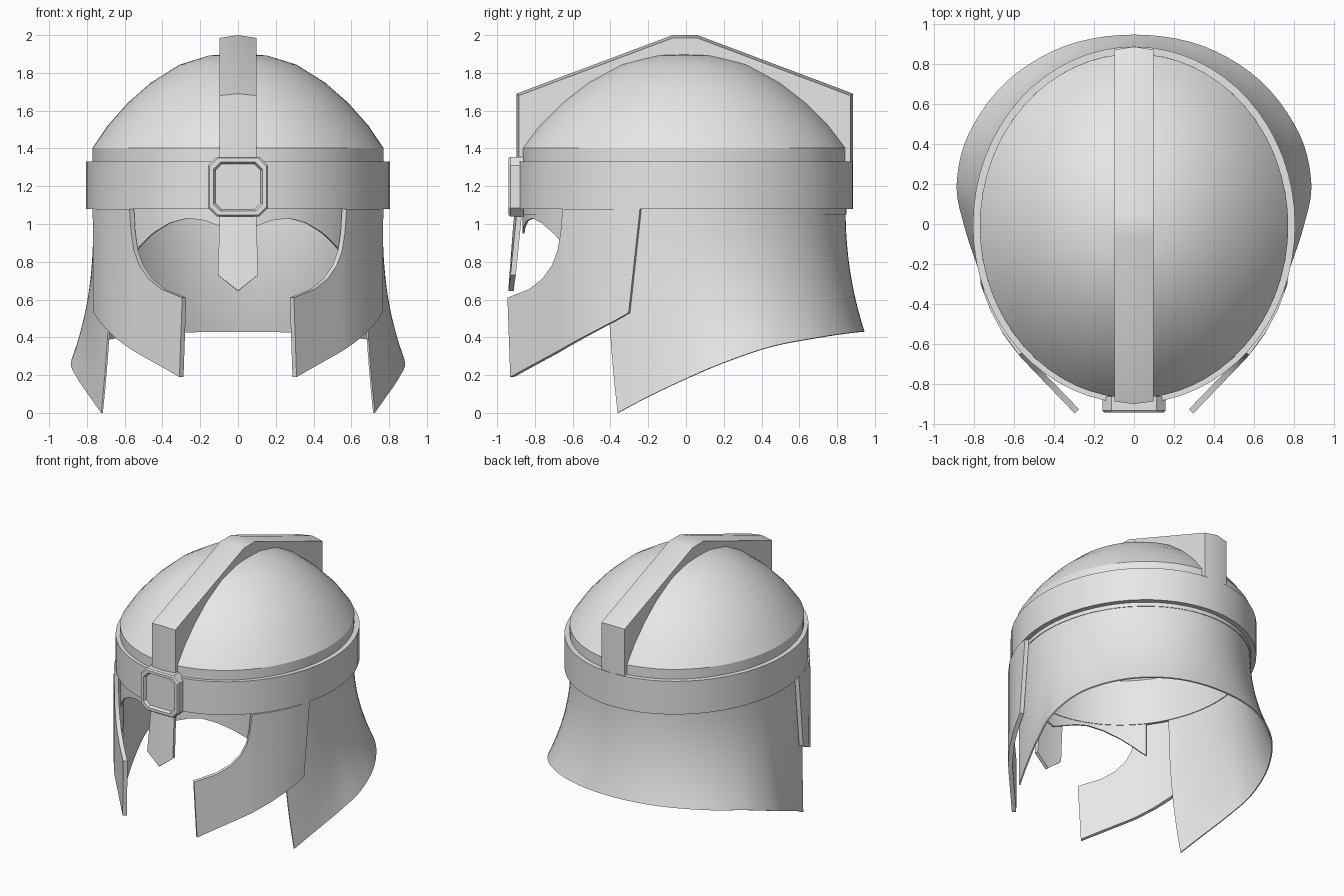
import bpy
from math import sin, cos, pi, atan2, radians
from mathutils import Vector

cube = bpy.data.objects.get("Cube")
if cube:
    bpy.data.objects.remove(cube, do_unlink=True)

steel = bpy.data.materials.new("plain_grey_steel")
steel.use_nodes = True
GREY = (0.8, 0.8, 0.8, 1)
steel.diffuse_color = GREY
steel.node_tree.nodes["Principled BSDF"].inputs["Base Color"].default_value = GREY


def loft(name, rows, closed=False, caps=False, thick=0, mirror=False):
    """Skin rows of points with quads, then mirror, thicken and smooth."""
    n = len(rows[0])
    verts = [p for row in rows for p in row]
    faces = []
    for r in range(len(rows) - 1):
        for i in range(n if closed else n - 1):
            j = (i + 1) % n
            faces.append((r * n + i, r * n + j, (r + 1) * n + j, (r + 1) * n + i))
    if caps:
        last = (len(rows) - 1) * n
        faces.append(tuple(reversed(range(n))))
        faces.append(tuple(range(last, last + n)))
    mesh = bpy.data.meshes.new(name)
    mesh.from_pydata(verts, [], faces)
    mesh.validate()
    obj = bpy.data.objects.new(name, mesh)
    bpy.context.collection.objects.link(obj)
    if mirror:
        obj.modifiers.new("mirror", 'MIRROR').use_clip = True
    weld = obj.modifiers.new("weld", 'WELD')
    weld.merge_threshold = 0.0005
    if thick:
        solid = obj.modifiers.new("solid", 'SOLIDIFY')
        solid.thickness = thick
        solid.offset = 0
    done = bpy.data.meshes.new_from_object(
        obj.evaluated_get(bpy.context.evaluated_depsgraph_get()))
    obj.modifiers.clear()
    obj.data = done
    done.name = name
    done.materials.clear()
    done.materials.append(steel)
    done.shade_smooth()
    done.set_sharp_from_angle(angle=radians(28))
    return obj


def ellipse(rx, ry, cy, z, n=64):
    return [(rx * cos(2 * pi * i / n), cy + ry * sin(2 * pi * i / n), z) for i in range(n)]


def lerp(table, t):
    """Piecewise linear lookup in an ascending list of pairs."""
    for (a, va), (b, vb) in zip(table, table[1:]):
        if t <= b:
            break
    return va + (vb - va) * (t - a) / (b - a)


def spline(pts, steps):
    """Smooth curve through points; the last one lies on the mirror plane."""
    p = [Vector(q) for q in pts]
    p = [2 * p[0] - p[1]] + p + [Vector((-p[-2].x, p[-2].y, p[-2].z))]
    out = []
    for a, b, c, d in zip(p, p[1:], p[2:], p[3:]):
        for k in range(steps):
            t = k / steps
            out.append(0.5 * (2 * b + (c - a) * t + (2 * a - 5 * b + 4 * c - d) * t * t
                              + (3 * b - a - 3 * c + d) * t ** 3))
    return out + [p[-2]]


# Domed skull shell
RX, RY, CY = 0.76, 0.85, -0.01
profile = [(1, 1.05), (1, 1.4), (.9, 1.513), (.76, 1.633), (.6, 1.74),
           (.4, 1.835), (.2, 1.882), (0, 1.894)]
loft("skull_shell", [ellipse(RX * r, RY * r, CY, z) for r, z in profile],
     closed=True, thick=0.02)

# Brow band, a closed ring
ring = [(.804, .89, 1.08), (.804, .89, 1.33), (.765, .855, 1.33),
        (.765, .855, 1.08), (.804, .89, 1.08)]
loft("brow_band", [ellipse(a, b, -.005, z) for a, b, z in ring], closed=True)

# Flared neck guard
hem = spline([(.72, -.36, 0), (.78, -.2, .085), (.845, 0, .18), (.88, .2, .265),
              (.82, .45, .35), (.63, .71, .4), (.34, .885, .425), (0, .94, .43)], 5)
rows = []
for k in range(11):
    t = k / 10
    row = []
    for p in hem:
        a = atan2(p.y / RY, p.x / RX)
        if a < 0:
            a *= 1.2
        top = Vector((RX * cos(a), CY + RY * sin(a), 1.08))
        q = top.lerp(p, t ** 2.1)
        q.z = top.z + (p.z - top.z) * t
        row.append(q)
    rows.append(row)
loft("neck_guard", rows, thick=0.01, mirror=True)

# Arched eye edge below the band
arch = [(0, .95), (.1, .99), (.18, 1.02), (.27, 1.03), (.36, 1.005),
        (.45, .95), (.52, .88), (.58, .8)]
upper, lower = [], []
for i in range(25):
    x = .58 * i / 24
    y = CY - RY * (1 - (x / RX) ** 2) ** 0.5
    upper.append((x, y, 1.08))
    lower.append((x, y, lerp(arch, x)))
loft("eye_arches", [upper, lower], thick=0.012, mirror=True)

# Cheek guards: plan path bends the side outline
plan = [(-.94, .28), (-.66, .55), (-.57, .625), (-.42, .705), (-.3, .75), (-.24, .755)]
top_edge = [(-.24, 1.08), (-.34, 1.08), (-.42, 1.08), (-.53, 1.08), (-.645, 1.08),
            (-.655, .95), (-.67, .86), (-.7, .78), (-.75, .71), (-.82, .655), (-.935, .61)]
low_edge = [(-.3, .53), (-.37, .49), (-.44, .453), (-.54, .4), (-.63, .35),
            (-.65, .338), (-.67, .327), (-.7, .31), (-.75, .283), (-.82, .245), (-.92, .19)]
loft("cheek_guards", [[(lerp(plan, y), y, z) for y, z in edge]
                      for edge in (top_edge, low_edge)], thick=0.03, mirror=True)

# Crest strap with a faint centre ridge
outline = [(-.885, 1.32), (-.885, 1.68), (-.07, 1.985), (.06, 1.985), (.87, 1.68), (.87, 1.32)]
ridge = [(-.898, 1.32), (-.898, 1.69), (-.07, 2), (.06, 2), (.885, 1.69), (.885, 1.32)]
loft("crest", [[(x, y, z) for y, z in line]
               for x, line in ((-.097, outline), (0, ridge), (.097, outline))],
     closed=True, caps=True)

# Nose guard, pointed at the bottom and leaning forward
nose = [(.097, 1.1), (.097, .98), (.106, .73)]
rows = []
for w, z in nose + [(0, .645)]:
    y = -.88 - .1 * (1.08 - z)
    drop = z - .001 if w == 0 else z
    rows.append([(-w, y, drop), (0, y - .012, .645 if z < .8 else z), (w, y, drop)])
rows = rows[:-1]
loft("nose_guard", rows, thick=0.028)


# Octagonal brow badge with a raised rim
def octagon(s, y):
    w, h, c = .158 * s, .158 * s, .045 * s
    pts = [(w, h - c), (w - c, h), (c - w, h), (-w, h - c),
           (-w, c - h), (c - w, -h), (w - c, -h), (w, c - h)]
    return [(x, y, 1.198 + z) for x, z in pts]


loft("brow_badge", [octagon(1, -.86), octagon(1, -.93), octagon(.95, -.94),
                    octagon(.82, -.94), octagon(.76, -.92)], closed=True, caps=True)

# Make every face point outward on the closed parts
import bmesh
for name in ("brow_band", "crest", "brow_badge"):
    mesh = bpy.data.objects[name].data
    bm = bmesh.new()
    bm.from_mesh(mesh)
    bmesh.ops.recalc_face_normals(bm, faces=bm.faces)
    bm.to_mesh(mesh)
    bm.free()
